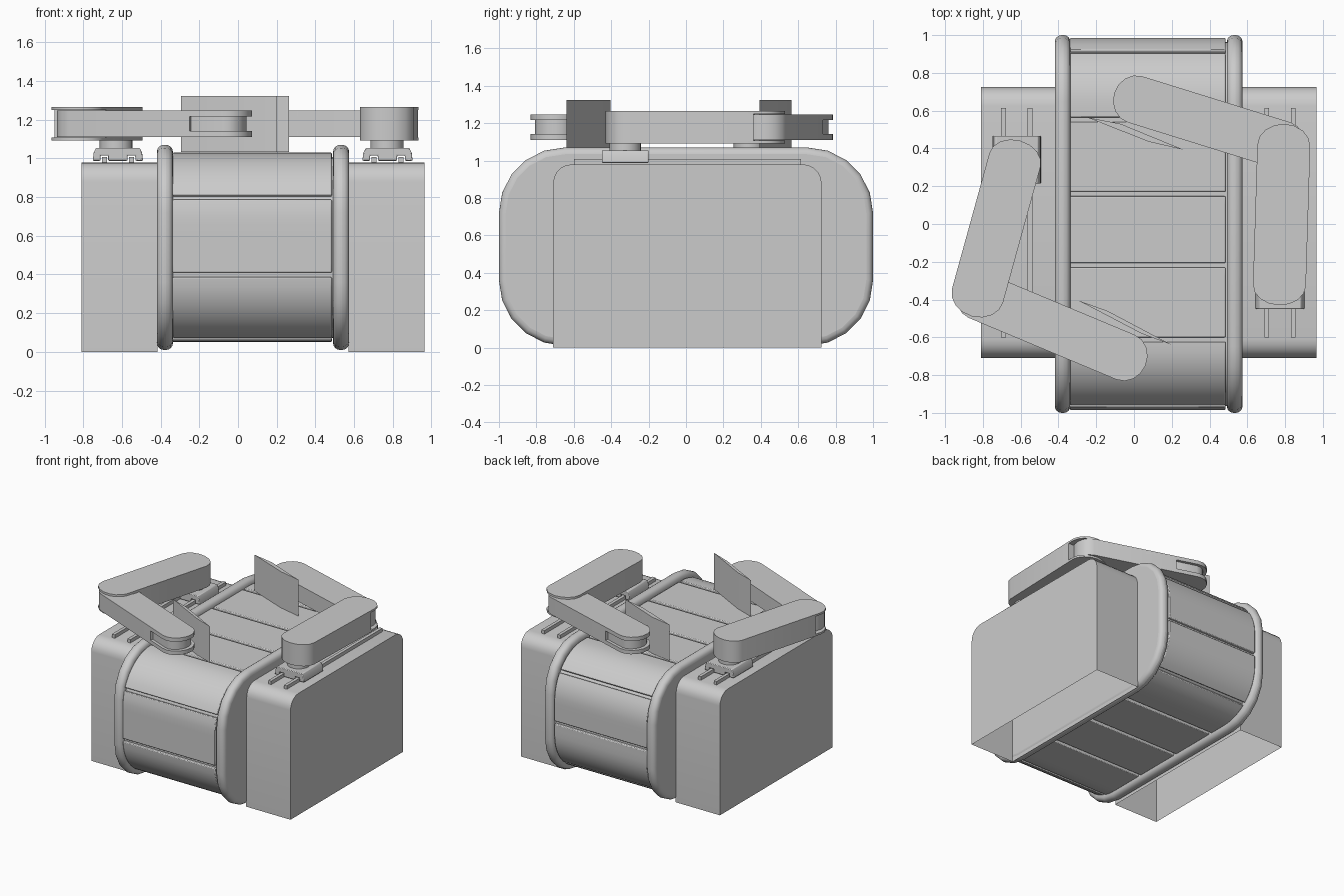
import bpy, bmesh, math
from mathutils import Vector

if "Cube" in bpy.data.objects:
    bpy.data.objects.remove(bpy.data.objects["Cube"])

CX = 0.0775          # the machine body mirrors about this x


def prism(name, pts, axis, a, b, bevel=0.0, segs=2, open_bottom=False):
    """Extrude a 2D outline along an axis from a to b."""
    place = {'x': lambda u, v, w: (w, u, v),
             'y': lambda u, v, w: (u, w, v),
             'z': lambda u, v, w: (u, v, w)}[axis]
    bm = bmesh.new()
    lo = [bm.verts.new(place(u, v, a)) for u, v in pts]
    hi = [bm.verts.new(place(u, v, b)) for u, v in pts]
    n = len(pts)
    bm.faces.new(lo)
    bm.faces.new(hi[::-1])
    for i in range(n):
        j = (i + 1) % n
        bm.faces.new((lo[j], lo[i], hi[i], hi[j]))
    bmesh.ops.recalc_face_normals(bm, faces=bm.faces)
    if open_bottom:
        under = [f for f in bm.faces if f.normal.z < -0.9]
        bmesh.ops.delete(bm, geom=under, context='FACES_ONLY')
    me = bpy.data.meshes.new(name)
    bm.to_mesh(me)
    bm.free()
    ob = bpy.data.objects.new(name, me)
    bpy.context.collection.objects.link(ob)
    if bevel:
        m = ob.modifiers.new("bevel", 'BEVEL')
        m.width, m.segments = bevel, segs
        m.limit_method, m.angle_limit = 'ANGLE', math.radians(50)
    bpy.ops.object.select_all(action='DESELECT')
    ob.select_set(True)
    bpy.context.view_layer.objects.active = ob
    bpy.ops.object.shade_smooth_by_angle(angle=math.radians(35))
    return ob


def rect(u0, u1, v0, v1):
    return [(u0, v0), (u1, v0), (u1, v1), (u0, v1)]


def corner(cu, cv, r, start, n=5):
    return [(cu + r * math.cos(math.radians(start + 90 * i / n)),
             cv + r * math.sin(math.radians(start + 90 * i / n))) for i in range(n + 1)]


def capsule(p, q, hw, cap=0.105, end=True):
    """Outline of an arm link from p to q; the q end is rounded or flat."""
    p, q = Vector(p), Vector(q)
    d = (q - p).normalized()
    s = Vector((-d.y, d.x))
    arc = [math.pi * i / 8 for i in range(9)]
    pts = [p + s * hw * math.cos(t) - d * cap * math.sin(t) for t in arc]
    if end:
        pts += [q - s * hw * math.cos(t) + d * cap * math.sin(t) for t in arc]
    else:
        pts += [q - s * hw, q + s * hw]
    return [tuple(v) for v in pts]


# Conveyor loop: rounded rectangle measured by arc length, starting at a top gap
HY, HZ, R, ZC = 0.635, 0.14, 0.35, 0.54
ARC = R * math.pi / 2
PERIM = 4 * (HY + HZ) + 4 * ARC
CORNERS = [Vector((-HY, ZC + HZ)), Vector((-HY, ZC - HZ)),
           Vector((HY, ZC - HZ)), Vector((HY, ZC + HZ))]


def loop_at(s, off=0.0):
    s = (s + HY - 0.553) % PERIM
    for k in range(4):
        prev, cur = CORNERS[k - 1], CORNERS[k]
        length = (cur - prev).length
        a = math.pi / 2 * (k + 1)
        if s <= length:
            base = prev.lerp(cur, s / length)
            break
        s -= length
        base = cur
        if s <= ARC:
            a += s / R
            break
        s -= ARC
    return tuple(base + Vector((math.cos(a), math.sin(a))) * (R + off))


# Slats and the core beneath them
gaps = [0, 0.394, 0.771, 1.165, 1.615, 2.02]
step = (PERIM - 2.46) / 7
gaps += [2.46 + step * i for i in range(8)]
for i, (a, b) in enumerate(zip(gaps, gaps[1:])):
    ss = [a + 0.012 + (b - a - 0.024) * t / 8 for t in range(9)]
    outline = [loop_at(s) for s in ss] + [loop_at(s, -0.04) for s in reversed(ss)]
    prism(f"belt_slat_{i + 1}", outline, 'x', -0.339, 0.485, 0.006)
prism("belt_core", [loop_at(PERIM * i / 80, -0.022) for i in range(80)], 'x', -0.37, 0.52)

# Rounded side rims, and open-bottomed side housings with their rails
rim = (corner(0.65, 0.72, 0.35, 0) + corner(-0.65, 0.72, 0.35, 90)
       + corner(-0.65, 0.36, 0.35, 180) + corner(0.65, 0.36, 0.35, 270))
house = ([(-0.71, 0), (0.725, 0)] + corner(0.625, 0.88, 0.1, 0)
         + corner(-0.61, 0.88, 0.1, 90))
for side, sx, rx in (("left", -1, -0.621), ("right", 1, 0.773)):
    prism(side + "_rim", rim, 'x', CX + sx * 0.414, CX + sx * 0.497, 0.036, 4)
    prism(side + "_housing", house, 'x', *sorted((CX + sx * 0.493, CX + sx * 0.8875)),
          open_bottom=True)
    for tag, k in (("inner", -sx), ("outer", sx)):
        x = rx + k * 0.07
        prism(f"{side}_{tag}_rail", rect(x - 0.013, x + 0.013, 0.97, 1.008), 'y', -0.6, 0.615)


def arm(side, cx, shoulder, elbow, wrist, blade):
    S, E, W = Vector(shoulder), Vector(elbow), Vector(wrist)
    # Carriage straddling the rails, with turning post
    half = [(0.112, 1.055), (0.125, 1.03), (0.13, 0.988), (0.09, 0.988), (0.09, 1.015),
            (0.05, 1.015), (0.05, 0.988)]
    prof = [(cx + u, v) for u, v in half] + [(cx - u, v) for u, v in reversed(half)]
    prism(side + "_carriage", prof, 'y', S.y - 0.125, S.y + 0.125, 0.005)
    post = [(S.x + 0.085 * math.cos(t * math.pi / 10), S.y + 0.085 * math.sin(t * math.pi / 10))
            for t in range(20)]
    prism(side + "_shoulder_post", post, 'z', 1.04, 1.10)

    # Upper arm: solid body with a thin fork around the elbow
    stop = E - (E - S).normalized() * 0.05
    prism(side + "_upper_arm", capsule(S, stop, 0.14, end=False), 'z', 1.092, 1.266)
    for tag, z in (("lower", 1.092), ("upper", 1.250)):
        prism(f"{side}_elbow_plate_{tag}", capsule(S.lerp(E, 0.5), E, 0.14, 0.115),
              'z', z, z + 0.016)

    # Forearm: rounded elbow end, fork at the wrist
    d = (W - E).normalized()
    prism(side + "_forearm", capsule(E, W - d * 0.17, 0.128, end=False), 'z', 1.110, 1.247)
    for tag, z in (("lower", 1.110), ("upper", 1.216)):
        prism(f"{side}_wrist_plate_{tag}", capsule(E.lerp(W, 0.5), W, 0.128, 0.115),
              'z', z, z + 0.031)

    # Hand filling the fork, and the upright pusher blade
    prism(side + "_hand", capsule(W - d * 0.18, W, 0.105, 0.085), 'z', 1.141, 1.216)
    mid = sum((Vector(p) for p in blade), Vector((0, 0))) / 4
    reach = W.lerp(mid, 0.85)
    prism(side + "_hand_link", capsule(W, reach, 0.06, 0.06), 'z', 1.141, 1.216) \
        if (reach - W).length > 0.2 else None
    prism(side + "_pusher_blade", blade, 'z', 1.032, 1.324)


arm("left", -0.621, (-0.63, 0.34), (-0.828, -0.378), (-0.045, -0.705),
    [(-0.295, -0.405), (-0.14, -0.46), (0.20, -0.64), (0.04, -0.58)])
arm("right", 0.773, (0.77, -0.325), (0.793, 0.415), (0.005, 0.66),
    [(-0.25, 0.565), (-0.07, 0.53), (0.263, 0.393), (0.08, 0.435)])
